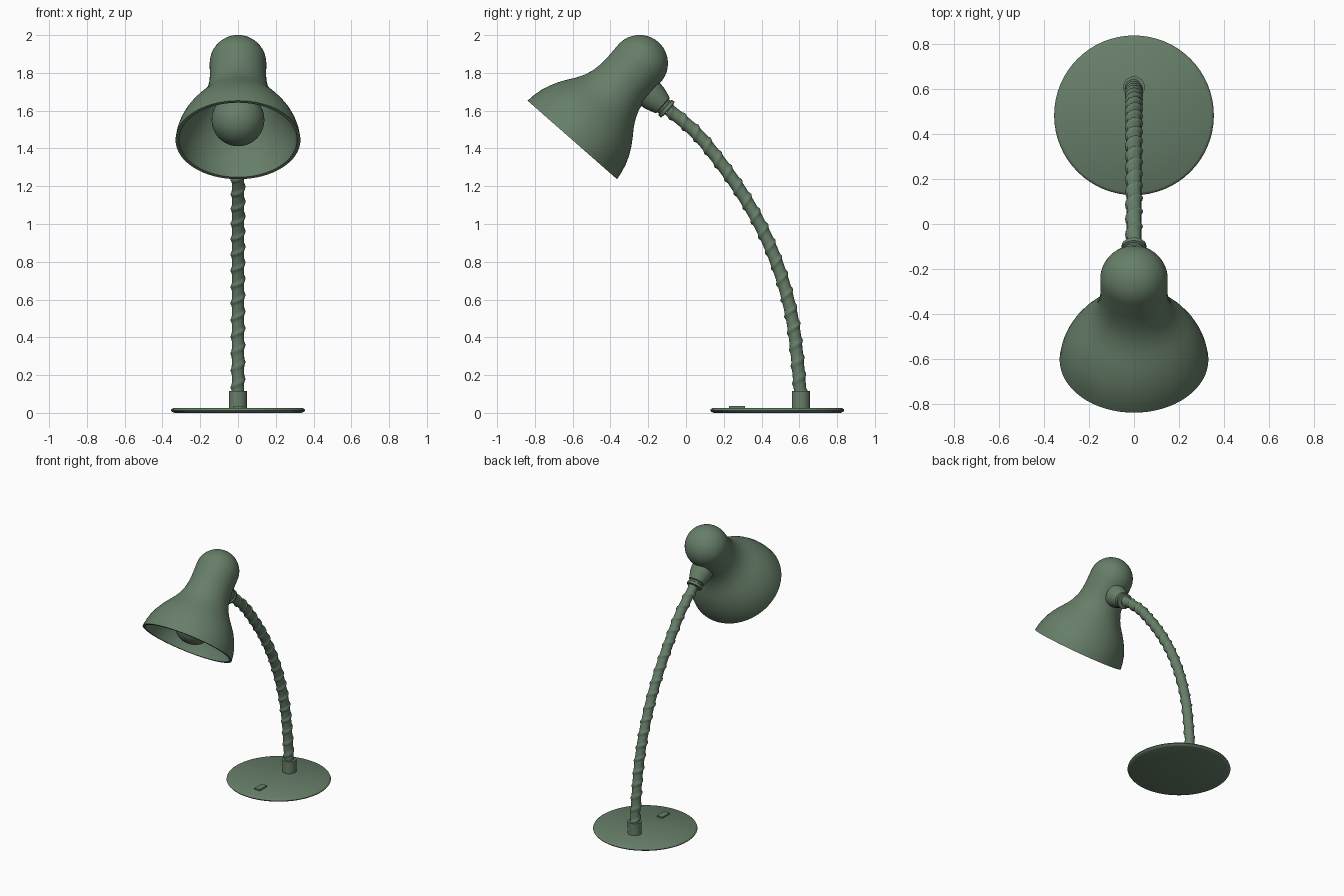
import bpy, bmesh
from math import sin, cos, pi, radians
from mathutils import Vector, Matrix

if "Cube" in bpy.data.objects:
    bpy.data.objects.remove(bpy.data.objects["Cube"], do_unlink=True)

paint = bpy.data.materials.new("sage green")
paint.use_nodes = True
GREEN = (0.135, 0.21, 0.14, 1)
paint.diffuse_color = GREEN
paint.node_tree.nodes["Principled BSDF"].inputs["Base Color"].default_value = GREEN


def finish(name, bm, angle=40):
    bmesh.ops.remove_doubles(bm, verts=bm.verts, dist=0.0001)
    bmesh.ops.recalc_face_normals(bm, faces=bm.faces)
    mesh = bpy.data.meshes.new(name)
    bm.to_mesh(mesh)
    bm.free()
    mesh.materials.append(paint)
    ob = bpy.data.objects.new(name, mesh)
    bpy.context.collection.objects.link(ob)
    bpy.ops.object.select_all(action='DESELECT')
    bpy.context.view_layer.objects.active = ob
    ob.select_set(True)
    bpy.ops.object.shade_smooth_by_angle(angle=radians(angle))
    return ob


def skin(bm, rings):
    """Join consecutive closed rings of points with quads."""
    rows = [[bm.verts.new(p) for p in ring] for ring in rings]
    n = len(rows[0])
    for a, b in zip(rows, rows[1:]):
        for i in range(n):
            j = (i + 1) % n
            bm.faces.new((a[i], a[j], b[j], b[i]))


def lathe(name, profile, matrix, sides=48, flare=0.0):
    """Turn (radius, height) pairs round z; flare widens x with radius."""
    bm = bmesh.new()
    rings = []
    for r, h in profile:
        rx = r * (1 + flare * max(0, r - 0.15) / 0.165)
        rings.append([matrix @ Vector((rx * cos(2 * pi * i / sides),
                                       r * sin(2 * pi * i / sides), h))
                      for i in range(sides)])
    skin(bm, rings)
    return finish(name, bm)


def place(y, z, tilt=0):
    return Matrix.Translation((0, y, z)) @ Matrix.Rotation(radians(tilt), 4, 'X')


def dome(radius, centre, start, end, steps=12):
    """Arc of a sphere profile, angles measured up from its equator."""
    angles = [radians(start + (end - start) * i / steps) for i in range(steps + 1)]
    return [(radius * cos(a), centre + radius * sin(a)) for a in angles]


# Base disc, with rounded edge
lathe("base_disc", [(0, 0), (0.335, 0), (0.35, 0.006), (0.355, 0.013),
                    (0.352, 0.02), (0.343, 0.026), (0, 0.026)], place(0.483, 0), 64)

# Switch on the base
bm = bmesh.new()
bmesh.ops.create_cube(bm, size=1, matrix=Matrix.Translation((0, 0.27, 0.029))
                      @ Matrix.Diagonal((0.045, 0.085, 0.014, 1)))
finish("switch", bm)

# Collar where the arm enters the base
lathe("arm_collar", [(0, 0.02), (0.048, 0.02), (0.048, 0.115), (0.03, 0.117),
                     (0, 0.117)], place(0.608, 0), 24)

# Gooseneck arm: tube along a curve with a spiral ridge
PATH = [(0.607, 0.09), (0.577, 0.4), (0.54, 0.6), (0.478, 0.8), (0.39, 1.0),
        (0.272, 1.2), (0.125, 1.4), (0.035, 1.5), (-0.09, 1.605)]


def path_point(t):
    """Smooth curve through PATH, t from 0 to 1."""
    f = min(t, 0.99999) * (len(PATH) - 1)
    i = int(f)
    u = f - i
    a, b, c, d = (Vector((0, *PATH[min(max(k, 0), len(PATH) - 1)]))
                  for k in range(i - 1, i + 3))
    return b + (c - a) * u / 2 + (2 * a - 5 * b + 4 * c - d) * u * u / 2 \
        + (3 * b - a - 3 * c + d) * u ** 3 / 2


STEPS, SIDES, PITCH = 260, 16, 0.09
centres = [path_point(i / STEPS) for i in range(STEPS + 1)]
rings, length = [], 0
for k, c in enumerate(centres):
    along = (centres[min(k + 1, STEPS)] - centres[max(k - 1, 0)]).normalized()
    side = Vector((1, 0, 0))
    up = along.cross(side)
    if k:
        length += (c - centres[k - 1]).length
    ring = []
    for i in range(SIDES):
        a = 2 * pi * i / SIDES
        wave = max(0, cos(a - 2 * pi * length / PITCH)) ** 3
        ring.append(c + (side * cos(a) + up * sin(a)) * (0.033 + 0.007 * wave))
    rings.append(ring)
bm = bmesh.new()
skin(bm, rings)
finish("gooseneck_arm", bm)

# Lamp head, turned about its tilted axis
TILT = -41.3
head = place(-0.602, 1.445, TILT)
outer = [(0.315, 0), (0.309, 0.045), (0.298, 0.09), (0.281, 0.135), (0.258, 0.18),
         (0.231, 0.222), (0.202, 0.262), (0.178, 0.305), (0.161, 0.35),
         (0.152, 0.4), (0.149, 0.45)] + dome(0.15, 0.54, 0, 90)
inner = [(max(r - 0.016, 0), h if h < 0.5 else h - 0.015) for r, h in outer]
lathe("lamp_shade", outer + inner[::-1] + outer[:1], head, 64, flare=0.05)

# Bulb with its neck and socket
lathe("bulb", dome(0.14, 0.142, -90, 62, 20) + [(0.055, 0.3), (0.045, 0.36), (0, 0.36)],
      head, 32)
lathe("bulb_socket", [(0, 0.34), (0.06, 0.34), (0.06, 0.56), (0, 0.56)], head, 24)

# Joint between lamp head and arm
joint = place(-0.188, 1.685, TILT - 90)
lathe("head_joint", [(0, -0.01), (0.08, -0.01), (0.074, 0.03), (0.056, 0.085),
                     (0.046, 0.09), (0.046, 0.1), (0.055, 0.104), (0.055, 0.122),
                     (0.035, 0.126), (0, 0.126)], joint, 24)
